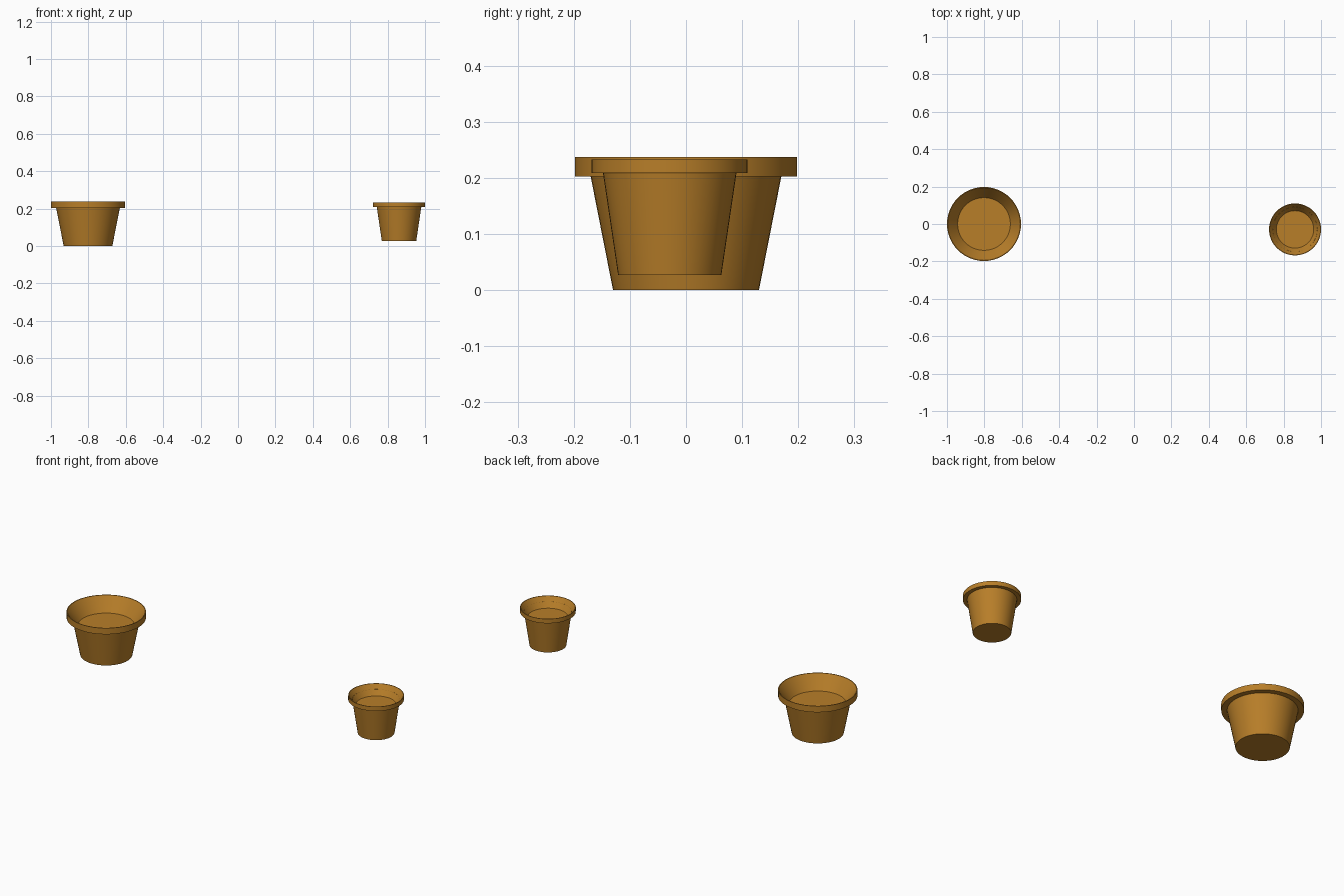
import bpy
import bmesh
import math
from mathutils import Matrix

cube = bpy.data.objects.get("Cube")
if cube:
    bpy.data.objects.remove(cube, do_unlink=True)

SEGMENTS = 48

# One warm ochre clay colour for everything
clay = bpy.data.materials.new("ochre_clay")
clay.use_nodes = True
clay.diffuse_color = (0.48, 0.21, 0.022, 1)
clay.node_tree.nodes["Principled BSDF"].inputs["Base Color"].default_value = clay.diffuse_color


def make_pot(name, location, profile):
    """Spin a (radius, height) profile around z; close the base and the floor."""
    bm = bmesh.new()
    rings = []
    for radius, height in profile:
        circle = bmesh.ops.create_circle(bm, segments=SEGMENTS, radius=radius,
                                         matrix=Matrix.Translation((0, 0, height)))
        rings.append(circle["verts"])
    for low, high in zip(rings, rings[1:]):
        for i in range(SEGMENTS):
            j = (i + 1) % SEGMENTS
            bm.faces.new((low[i], low[j], high[j], high[i]))
    bm.faces.new(rings[0])
    bm.faces.new(rings[-1])
    bmesh.ops.recalc_face_normals(bm, faces=bm.faces)
    mesh = bpy.data.meshes.new(name)
    bm.to_mesh(mesh)
    bm.free()
    mesh.materials.append(clay)
    pot = bpy.data.objects.new(name, mesh)
    pot.location = location
    bpy.context.collection.objects.link(pot)
    bpy.ops.object.select_all(action="DESELECT")
    pot.select_set(True)
    bpy.context.view_layer.objects.active = pot
    bpy.ops.object.shade_smooth_by_angle(angle=math.radians(30))


# Profiles: base, wall, underside of rim, rim, lip, sloping inside, floor
make_pot("large_pot", (-0.802, 0, 0),
         [(0.13, 0), (0.17, 0.203), (0.198, 0.203), (0.198, 0.237),
          (0.194, 0.237), (0.141, 0.162)])
make_pot("small_pot", (0.861, -0.029, 0.027),
         [(0.092, 0), (0.119, 0.182), (0.139, 0.182), (0.139, 0.206),
          (0.136, 0.206), (0.1, 0.154)])
